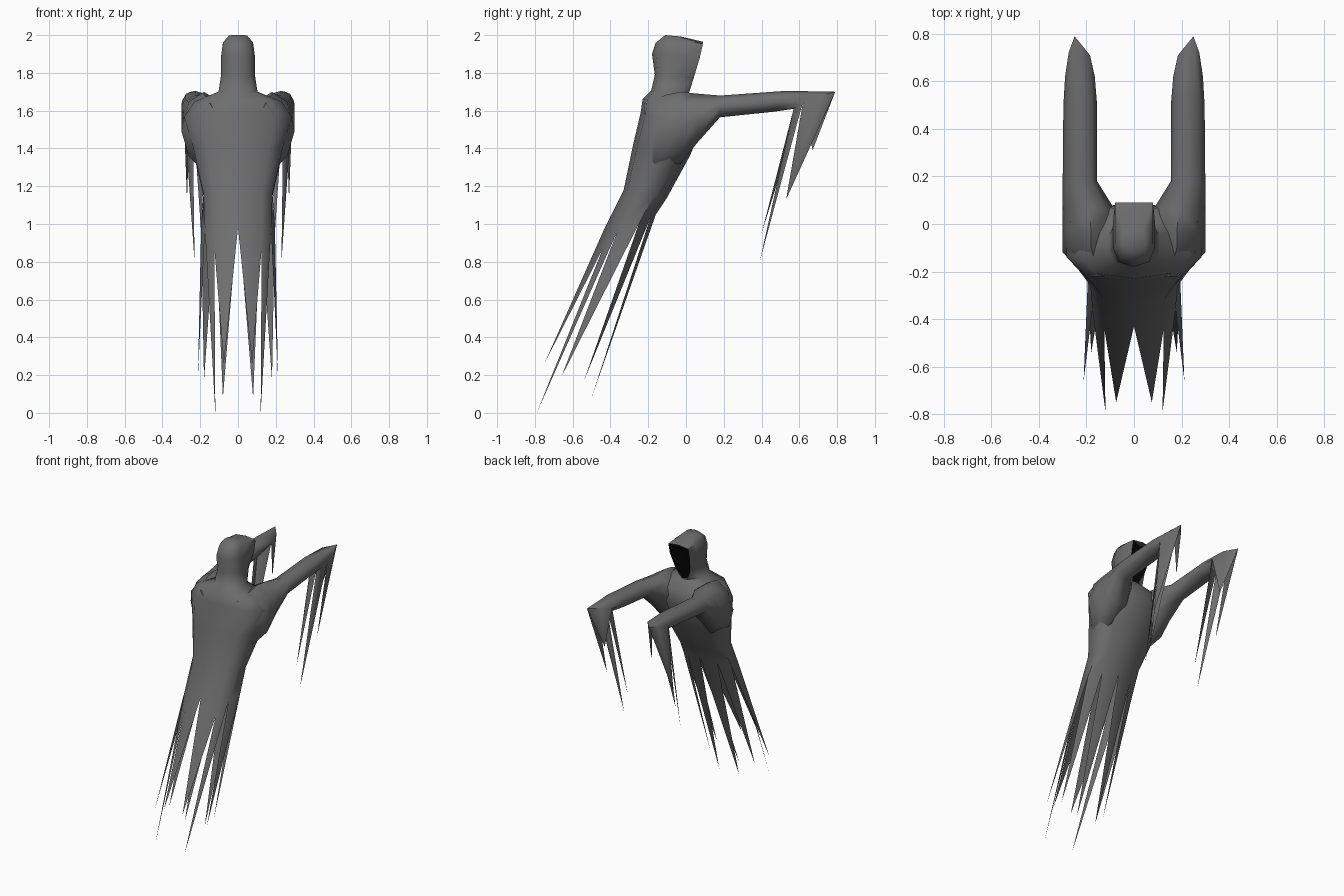
import bpy, bmesh
from math import sin, cos, pi, radians

if "Cube" in bpy.data.objects:
    bpy.data.objects.remove(bpy.data.objects["Cube"])

MATS = {}

def material(name, value):
    if name not in MATS:
        MATS[name] = bpy.data.materials.new(name)
        MATS[name].diffuse_color = (value, value, value, 1)
    return MATS[name]

def finish(name, verts, faces, mat, angle=60):
    me = bpy.data.meshes.new(name)
    me.from_pydata(verts, [], faces)
    bm = bmesh.new()
    bm.from_mesh(me)
    bmesh.ops.remove_doubles(bm, verts=bm.verts, dist=0.0005)
    bmesh.ops.recalc_face_normals(bm, faces=bm.faces)
    bm.to_mesh(me)
    bm.free()
    me.materials.append(mat)
    ob = bpy.data.objects.new(name, me)
    bpy.context.collection.objects.link(ob)
    m = ob.modifiers.new("mirror", 'MIRROR')
    m.use_clip = True
    m.merge_threshold = 0.0005
    bpy.ops.object.select_all(action='DESELECT')
    ob.select_set(True)
    bpy.context.view_layer.objects.active = ob
    bpy.ops.object.shade_smooth_by_angle(angle=radians(angle))
    return ob

def half_ring(w, back, front, n=5):
    """Half of a squarish oval, from the back centre to the face-side centre."""
    pts = []
    for k in range(n + 1):
        t = pi * k / n
        c, s = cos(t), max(0, sin(t)) ** 0.7
        if k in (0, n):
            s = 0
        u = (1 - abs(c) ** 0.8 * (1 if c > 0 else -1)) / 2
        pts.append((w * s, back[0] + (front[0] - back[0]) * u,
                    back[1] + (front[1] - back[1]) * u))
    return pts

def strip(rings, closed=False, skip=lambda r, k: False):
    n = len(rings[0])
    verts = [p for r in rings for p in r]
    faces = []
    for r in range(len(rings) - 1):
        for k in range(n if closed else n - 1):
            if not skip(r, k):
                j = (k + 1) % n
                faces.append((r*n + k, r*n + j, (r+1)*n + j, (r+1)*n + k))
    return verts, faces

cloth = material("dark_cloth", .155)
black = material("black", .002)

# torso rings; the lower edge is a ring of notches with a long tatter between each pair
notches = [(0, -.43, .98), (.125, -.44, .87), (.175, -.36, .97),
           (.195, -.25, 1.0), (.12, -.19, 1.03), (0, -.16, 1.05)]
tips = [(.075, -.75, .26), (.12, -.79, .0), (.212, -.66, .19),
        (.18, -.54, .17), (.08, -.50, .08)]
torso = [notches,
         half_ring(.19, (-.33, 1.18), (-.10, 1.14)),
         half_ring(.245, (-.28, 1.42), (.02, 1.36)),
         half_ring(.295, (-.24, 1.59), (.09, 1.52)),
         half_ring(.24, (-.23, 1.66), (.08, 1.62))]

# hood rings, left open on the face side between shaped edge points
hood = [half_ring(.107, (-.185, 1.705), (.02, 1.69)),
        half_ring(.093, (-.165, 1.79), (.05, 1.78)),
        half_ring(.092, (-.18, 1.90), (.08, 1.88)),
        half_ring(.082, (-.16, 1.96), (.09, 1.965)),
        half_ring(.05, (-.11, 2.0), (-.03, 1.993))]
rim = [(.02, .015, 1.69), (.06, .04, 1.77), (.08, .073, 1.88), (.08, .09, 1.955)]
for ring, p in zip(hood, rim):
    ring[4] = p

# hooded robe
rings = torso + hood
v, f = strip(rings, skip=lambda r, k: k == 4 and 5 <= r < 8)
f.append(tuple(range(len(v) - 6, len(v))))
for k, tip in enumerate(tips):
    v.append(tip)
    f.append((k, k + 1, len(v) - 1))
finish("hooded_robe", v, f, cloth)

# dark hollow just inside the hood opening
v, f = strip([[(0, y - .03, z - .004), (x, y - .004, z - .004)] for x, y, z in rim])
finish("hood_hollow", v, f, black)

# sleeve: oval rings along y, its underside sloping down into the torso
def oval(y, x0, x1, z0, z1, slant=0, n=8):
    pts = []
    for k in range(n):
        t = pi / 2 + 2 * pi * k / n
        pts.append(((x0 + x1) / 2 + (x1 - x0) / 2 * cos(t),
                    y + slant * sin(t), (z0 + z1) / 2 + (z1 - z0) / 2 * sin(t)))
    return pts

cuff = [(.25, .79, 1.70), (.185, .71, 1.69), (.165, .62, 1.66), (.19, .58, 1.62),
        (.24, .57, 1.61), (.275, .59, 1.62), (.29, .62, 1.65), (.275, .72, 1.68)]
sleeve = [oval(-.22, .10, .20, 1.25, 1.64),
          oval(-.12, .06, .30, 1.30, 1.685, .02),
          oval(-.03, .06, .30, 1.32, 1.70),
          oval(.06, .08, .30, 1.43, 1.69),
          oval(.18, .155, .30, 1.565, 1.68),
          oval(.50, .155, .297, 1.595, 1.705, .03), cuff]
# pull the lower outer side inward so it follows the torso outline
for ring in sleeve[1:4]:
    x, y, z = ring[5]
    ring[5] = (x - .005, y, z)
v, f = strip(sleeve, closed=True)
base = (len(sleeve) - 1) * 8
# hanging cuff tatters
for a, b, c, tip in ((0, 7, 6, (.27, .53, 1.13)), (0, 1, 2, (.19, .67, 1.39)),
                     (2, 3, 4, (.195, .40, .95)), (4, 5, 6, (.23, .39, .80))):
    v.append(tip)
    t = len(v) - 1
    f += [(base + a, base + b, t), (base + b, base + c, t)]
finish("sleeve", v, f, cloth)

for m in bpy.data.materials:
    if m.users and not m.is_grease_pencil:
        m.use_nodes = True
        m.node_tree.nodes["Principled BSDF"].inputs["Base Color"].default_value = m.diffuse_color
